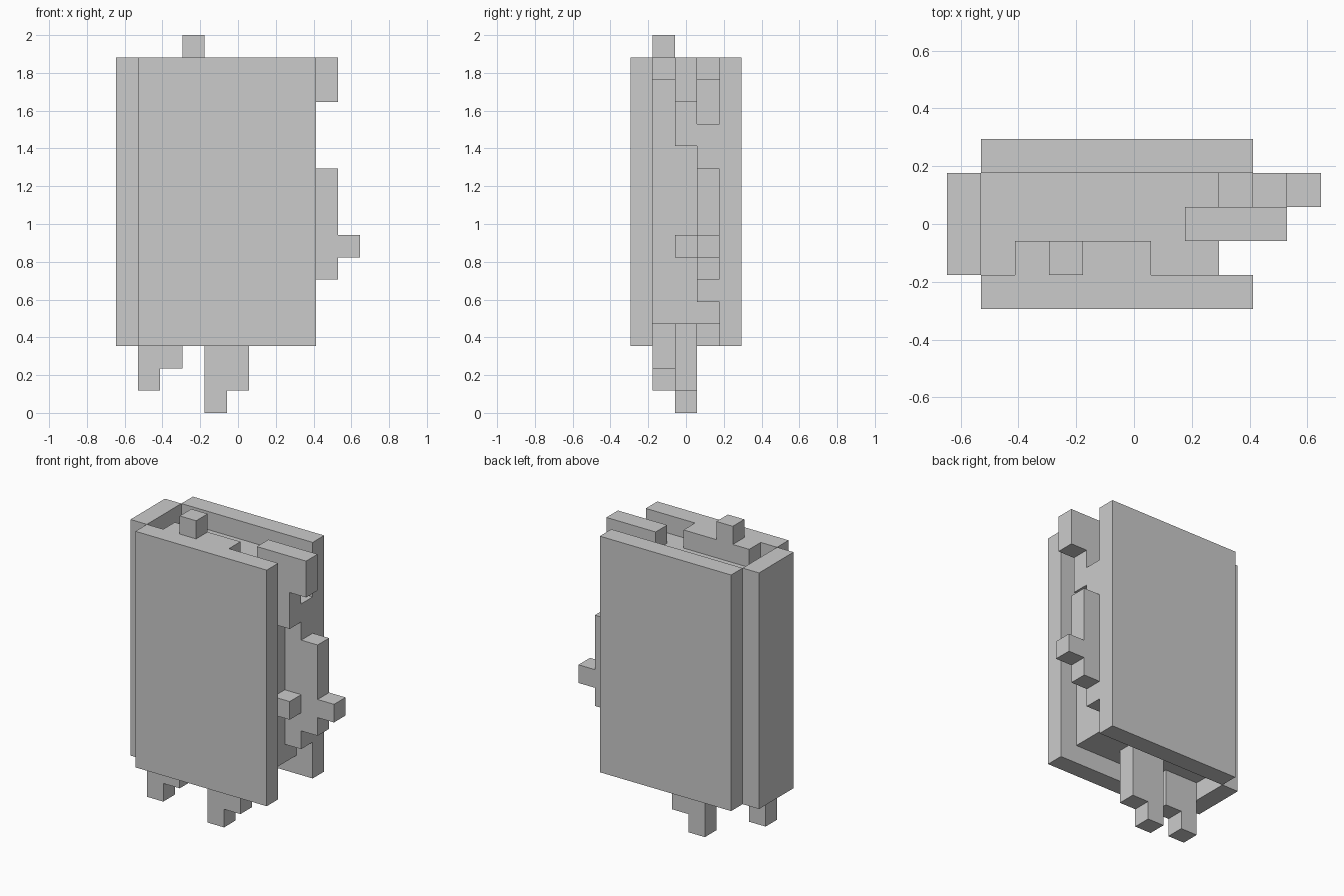
import bpy, bmesh
from itertools import product
from mathutils import Vector

if "Cube" in bpy.data.objects:
    bpy.data.objects.remove(bpy.data.objects["Cube"])

U = 2 / 17  # one grid unit: the model is 11 x 5 x 17 units


def block_part(name, boxes):
    """Merge unit-grid boxes ((x0,x1),(y0,y1),(z0,z1)) into one clean outer skin."""
    cells = set()
    for box in boxes:
        # x and y are given on half units, so shift them to whole cell indices
        (x0, x1), (y0, y1), (z0, z1) = box
        cells.update(product(range(int(x0 + 5.5), int(x1 + 5.5)),
                             range(int(y0 + 2.5), int(y1 + 2.5)),
                             range(z0, z1)))
    bm = bmesh.new()
    verts = {}

    def vert(p):
        if p not in verts:
            verts[p] = bm.verts.new(Vector((p[0] - 5.5, p[1] - 2.5, p[2])) * U)
        return verts[p]

    for c in sorted(cells):
        for axis, side in product(range(3), (0, 1)):
            near = list(c)
            near[axis] += 1 if side else -1
            if tuple(near) in cells:
                continue
            loop = []
            for a, b in ((0, 0), (1, 0), (1, 1), (0, 1)):
                p = list(c)
                p[axis] += side
                p[(axis + 1) % 3] += a
                p[(axis + 2) % 3] += b
                loop.append(vert(tuple(p)))
            bm.faces.new(loop if side else loop[::-1])
    bmesh.ops.dissolve_limit(bm, angle_limit=0.01, verts=bm.verts[:], edges=bm.edges[:])
    mesh = bpy.data.meshes.new(name)
    bm.to_mesh(mesh)
    bm.free()
    obj = bpy.data.objects.new(name, mesh)
    bpy.context.collection.objects.link(obj)
    return obj


# Outer case: two large plates and one closed side
block_part("front_plate", [((-4.5, 3.5), (-2.5, -1.5), (3, 16))])
block_part("back_plate", [((-4.5, 3.5), (1.5, 2.5), (3, 16))])
block_part("side_plate", [((-5.5, -4.5), (-1.5, 1.5), (3, 16))])

# Three layers of the interlocking core, front to back
FRONT, MID, BACK = (-1.5, -0.5), (-0.5, 0.5), (0.5, 1.5)
block_part("puzzle_core", [
    ((-4.5, 2.5), (-1.5, 1.5), (4, 15)),   # main body
    ((-3.5, 0.5), FRONT, (15, 16)),        # top ridge
    ((-2.5, -1.5), FRONT, (16, 17)),       # top knob
    ((-4.5, -2.5), FRONT, (2, 4)),         # left foot
    ((-4.5, -3.5), FRONT, (1, 2)),
    ((-1.5, 0.5), MID, (1, 4)),            # centre foot
    ((-1.5, -0.5), MID, (0, 1)),
    ((1.5, 3.5), MID, (15, 16)),           # upper right hook
    ((2.5, 3.5), MID, (12, 16)),
    ((3.5, 4.5), MID, (14, 16)),
    ((2.5, 3.5), MID, (7, 8)),             # middle peg
    ((2.5, 3.5), BACK, (5, 13)),           # stepped right tab
    ((3.5, 4.5), BACK, (6, 11)),
    ((4.5, 5.5), BACK, (7, 8)),
])
